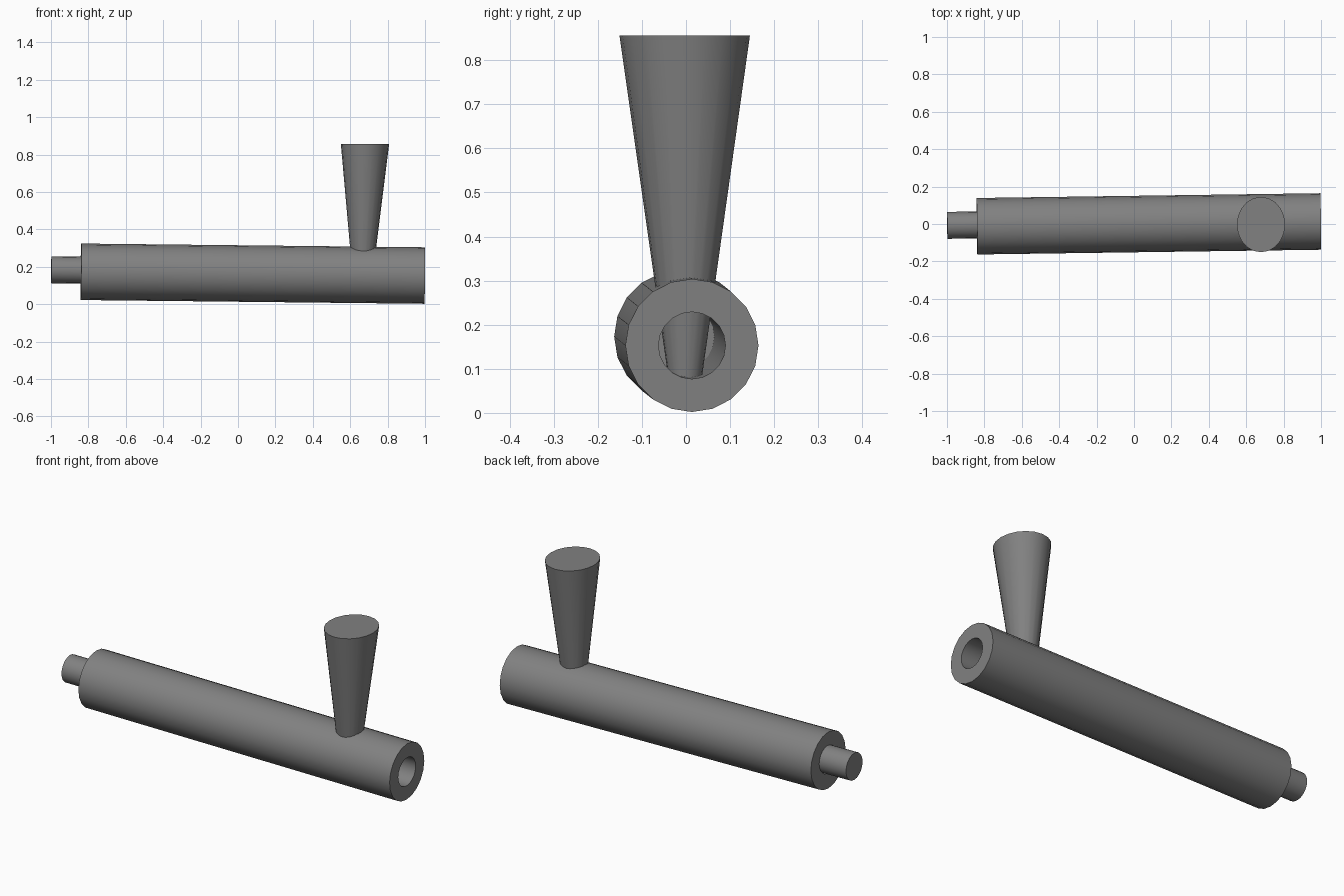
import bpy, bmesh, math
from mathutils import Vector

if "Cube" in bpy.data.objects:
    bpy.data.objects.remove(bpy.data.objects["Cube"])

SIDES = 20

dark_grey = bpy.data.materials.new("dark_grey")
dark_grey.diffuse_color = (0.22, 0.22, 0.22, 1)
dark_grey.use_nodes = True
dark_grey.node_tree.nodes["Principled BSDF"].inputs["Base Color"].default_value = dark_grey.diffuse_color


def loft(name, rings, cap_start=True):
    """Skin a list of vertex rings (each a list of Vectors) into one object."""
    bm = bmesh.new()
    loops = [[bm.verts.new(p) for p in ring] for ring in rings]
    for a, b in zip(loops, loops[1:]):
        for i in range(SIDES):
            j = (i + 1) % SIDES
            bm.faces.new((a[i], a[j], b[j], b[i]))
    if cap_start:
        bm.faces.new(loops[0])
    bm.faces.new(loops[-1])
    bmesh.ops.recalc_face_normals(bm, faces=bm.faces)
    mesh = bpy.data.meshes.new(name)
    bm.to_mesh(mesh)
    bm.free()
    mesh.materials.append(dark_grey)
    obj = bpy.data.objects.new(name, mesh)
    bpy.context.collection.objects.link(obj)
    bpy.ops.object.select_all(action='DESELECT')
    obj.select_set(True)
    bpy.context.view_layer.objects.active = obj
    bpy.ops.object.shade_smooth_by_angle(angle=math.radians(30))


def ellipse(centre, u, v):
    angles = [2 * math.pi * i / SIDES for i in range(SIDES)]
    return [centre + u * math.cos(a) + v * math.sin(a) for a in angles]


# Slightly tilted barrel axis, from the closed end to the open end
closed_end = Vector((-0.84, -0.012, 0.173))
open_end = Vector((0.998, 0.0135, 0.153))
axis = (open_end - closed_end).normalized()
side = Vector((0, 0, 1)).cross(axis).normalized()
up = axis.cross(side)


def barrel_ring(x, radius, offset=Vector()):
    t = (x - closed_end.x) / axis.x
    return ellipse(closed_end + axis * t + offset, side * radius, up * radius)


# Hollow barrel: rear wall, outside, front rim, long bore with a floor
loft("barrel", [barrel_ring(-0.84, 0.07), barrel_ring(-0.84, 0.151),
                barrel_ring(0.998, 0.151), barrel_ring(0.998, 0.076),
                barrel_ring(-0.82, 0.076)], cap_start=False)

# Rod sticking out of the rear end
rod_offset = Vector((0, 0.007, 0.009))
loft("rear_rod", [barrel_ring(-0.9985, 0.072, rod_offset),
                  barrel_ring(-0.83, 0.072, rod_offset)])

# Tapered handle reaching down into the bore
loft("handle", [
    ellipse(Vector((0.665, -0.002, 0.08)), Vector((0.046, 0, 0)), Vector((0, 0.038, 0))),
    ellipse(Vector((0.679, -0.003, 0.856)), Vector((0.129, 0, 0)), Vector((0, 0.148, 0))),
])
